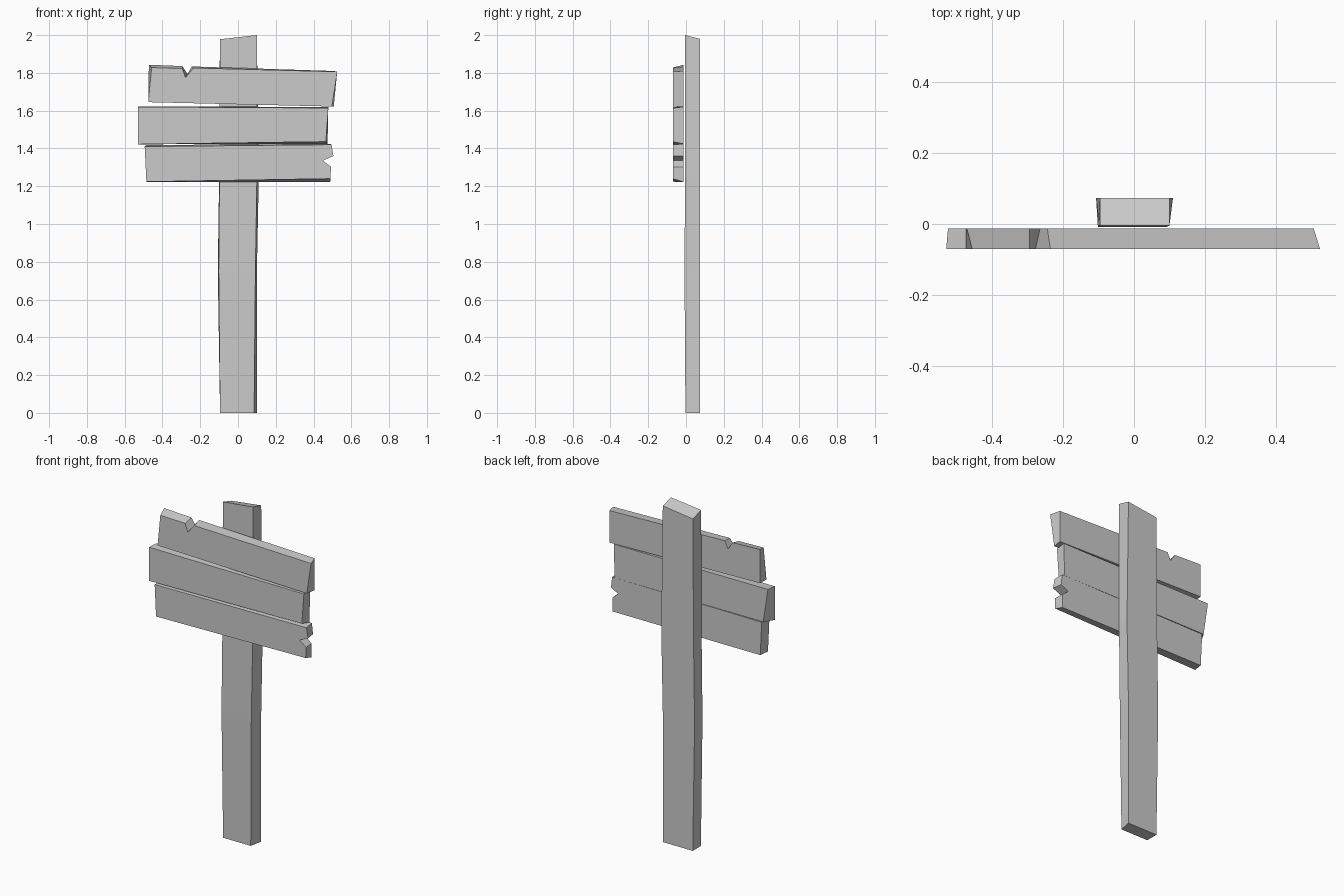
import bpy


def loft(name, rings):
    """Join matching rings of points and cap both ends."""
    n = len(rings[0])
    verts = [p for ring in rings for p in ring]
    faces = [list(range(n))[::-1], [len(verts) - n + i for i in range(n)]]
    for r in range(len(rings) - 1):
        a, b = r * n, (r + 1) * n
        for i in range(n):
            j = (i + 1) % n
            faces.append([a + i, a + j, b + j, b + i])
    mesh = bpy.data.meshes.new(name)
    mesh.from_pydata(verts, [], faces)
    mesh.update()
    obj = bpy.data.objects.new(name, mesh)
    bpy.context.collection.objects.link(obj)
    return obj


def plank(name, front, back):
    """Front and back outlines are (x, z), listed clockwise from the front."""
    rings = [[(x, y, z) for x, z in outline]
             for outline, y in ((front, -0.07), (back, -0.012))]
    return loft(name, rings)


# Post: slightly bowed, with a slanted top
# (front left x, front right x, back left x, back right x, front y, z)
sections = [(-0.095, 0.085, -0.095, 0.10, -0.003, 0.0),
            (-0.102, 0.092, -0.107, 0.10, -0.008, 0.75),
            (-0.098, 0.100, -0.100, 0.11, -0.005, 1.25)]
rings = [[(fl, fy, z), (fr, fy, z), (br, 0.073, z), (bl, 0.073, z)]
         for fl, fr, bl, br, fy, z in sections]
rings.append([(-0.096, -0.004, 1.978), (0.10, -0.004, 2.0),
              (0.10, 0.073, 1.98), (-0.096, 0.073, 1.955)])
loft("post", rings)

# Top plank, notched on its upper edge
plank("top_plank",
      [(-0.475, 1.645), (-0.457, 1.828), (-0.295, 1.823), (-0.278, 1.775),
       (-0.236, 1.826), (0.525, 1.806), (0.497, 1.622)],
      [(-0.475, 1.645), (-0.472, 1.843), (-0.295, 1.836), (-0.265, 1.79),
       (-0.245, 1.834), (0.507, 1.81), (0.507, 1.622)])

# Middle plank
plank("middle_plank",
      [(-0.53, 1.422), (-0.53, 1.62), (0.478, 1.614), (0.465, 1.436)],
      [(-0.495, 1.422), (-0.525, 1.622), (0.478, 1.62), (0.474, 1.424)])

# Bottom plank, split at its right end
plank("bottom_plank",
      [(-0.485, 1.224), (-0.494, 1.41), (0.495, 1.42), (0.505, 1.36),
       (0.45, 1.335), (0.492, 1.303), (0.49, 1.24)],
      [(-0.475, 1.222), (-0.485, 1.418), (0.49, 1.424), (0.497, 1.36),
       (0.45, 1.335), (0.488, 1.303), (0.488, 1.222)])
